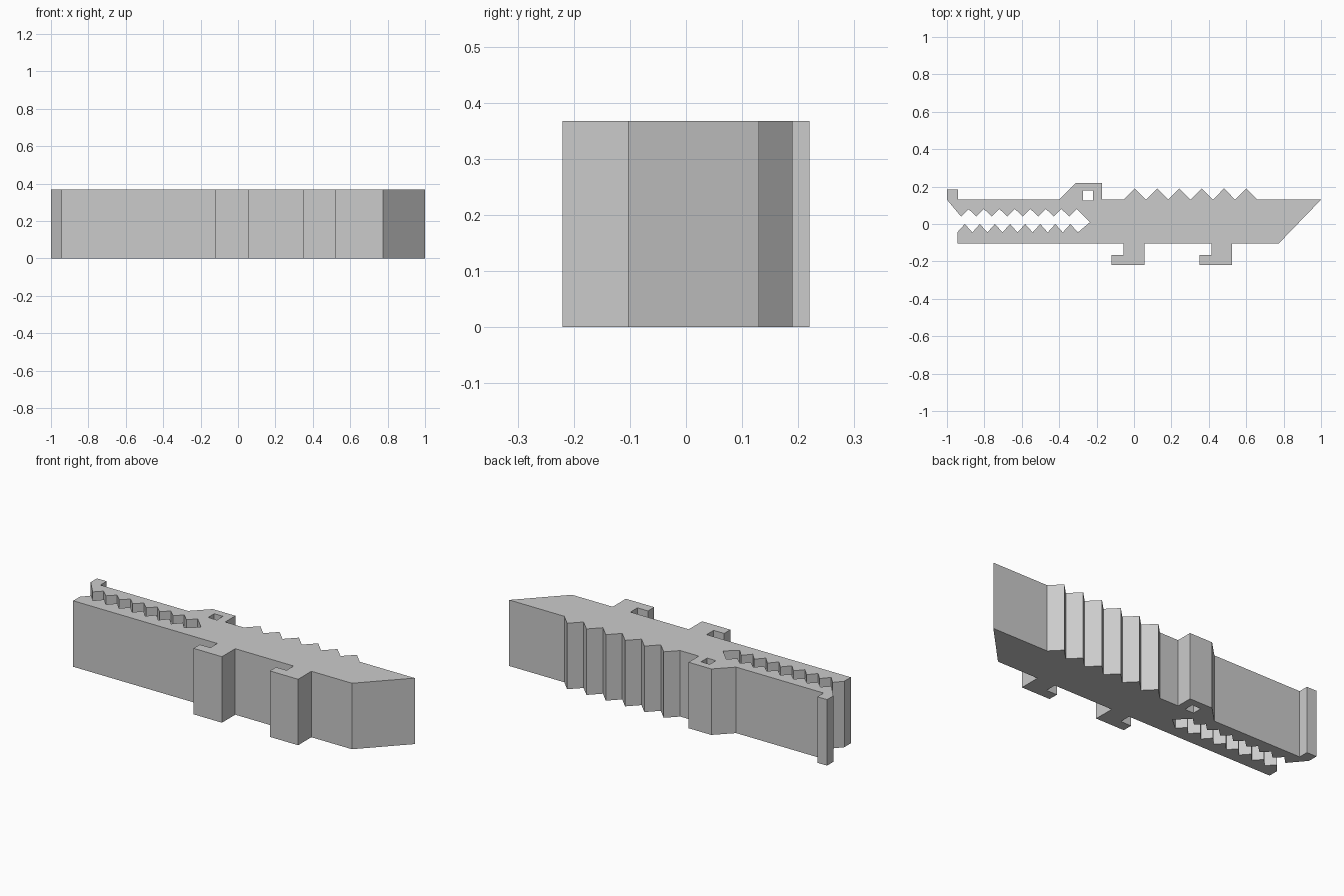
import bpy
import bmesh

cube = bpy.data.objects.get("Cube")
if cube:
    bpy.data.objects.remove(cube, do_unlink=True)

THICK = 0.368
BACK, BELLY = 0.13, -0.103


def zigzag(start, end, base, tip, count):
    """Row of pointed teeth, including the base points at both ends."""
    step = (end - start) / (2 * count)
    return [(start + i * step, tip if i % 2 else base) for i in range(2 * count + 1)]


def leg(x):
    """Leg with a toe pointing toward the head; x is its rear edge."""
    toe, shin, sole = x - 0.175, x - 0.11, -0.22
    return [(x, BELLY), (x, sole), (toe, sole), (toe, -0.165),
            (shin, -0.165), (shin, BELLY)]


def prism(name, outline, low, high):
    """Extrude a flat outline upward into a solid."""
    bm = bmesh.new()
    face = bm.faces.new([bm.verts.new((x, y, low)) for x, y in outline])
    grown = bmesh.ops.extrude_face_region(bm, geom=[face], use_keep_orig=True)
    verts = [g for g in grown["geom"] if isinstance(g, bmesh.types.BMVert)]
    bmesh.ops.translate(bm, verts=verts, vec=(0, 0, high - low))
    bmesh.ops.recalc_face_normals(bm, faces=bm.faces)
    mesh = bpy.data.meshes.new(name)
    bm.to_mesh(mesh)
    bm.free()
    obj = bpy.data.objects.new(name, mesh)
    bpy.context.collection.objects.link(obj)
    return obj


# Sections of the silhouette, running clockwise from the nose
nose = [(-1, BACK), (-1, 0.185), (-0.94, 0.185), (-0.94, BACK)]
brow = [(-0.4, BACK), (-0.31, 0.22), (-0.17, 0.22), (-0.17, BACK)]
spikes = zigzag(-0.055, 0.66, BACK, 0.19, 6)
tail = [(1, BACK), (0.775, BELLY)]
legs = leg(0.525) + leg(0.055)
lower_jaw = [(-0.945, BELLY)] + zigzag(-0.945, -0.3, -0.045, 0, 8)
mouth_corner = [(-0.235, 0.01)]
upper_teeth = zigzag(-0.305, -0.885, 0.08, 0.04, 7) + [(-0.925, 0.04)]

body = prism("crocodile_body", nose + brow + spikes + tail + legs + lower_jaw
             + mouth_corner + upper_teeth, 0, THICK)

# Square eye hole cut right through the head
eye = prism("eye_cutter", [(-0.272, 0.125), (-0.218, 0.125),
                           (-0.218, 0.179), (-0.272, 0.179)], -0.1, THICK + 0.1)
eye.hide_render = True
cut = body.modifiers.new("eye_hole", "BOOLEAN")
cut.operation = "DIFFERENCE"
cut.solver = "EXACT"
cut.object = eye
bpy.context.view_layer.objects.active = body
bpy.ops.object.modifier_apply(modifier=cut.name)
bpy.data.objects.remove(eye, do_unlink=True)

# Single grey material
grey = bpy.data.materials.new("plain_grey")
grey.use_nodes = True
colour = (0.6, 0.6, 0.6, 1)
grey.diffuse_color = colour
grey.node_tree.nodes["Principled BSDF"].inputs["Base Color"].default_value = colour
body.data.materials.clear()
body.data.materials.append(grey)
